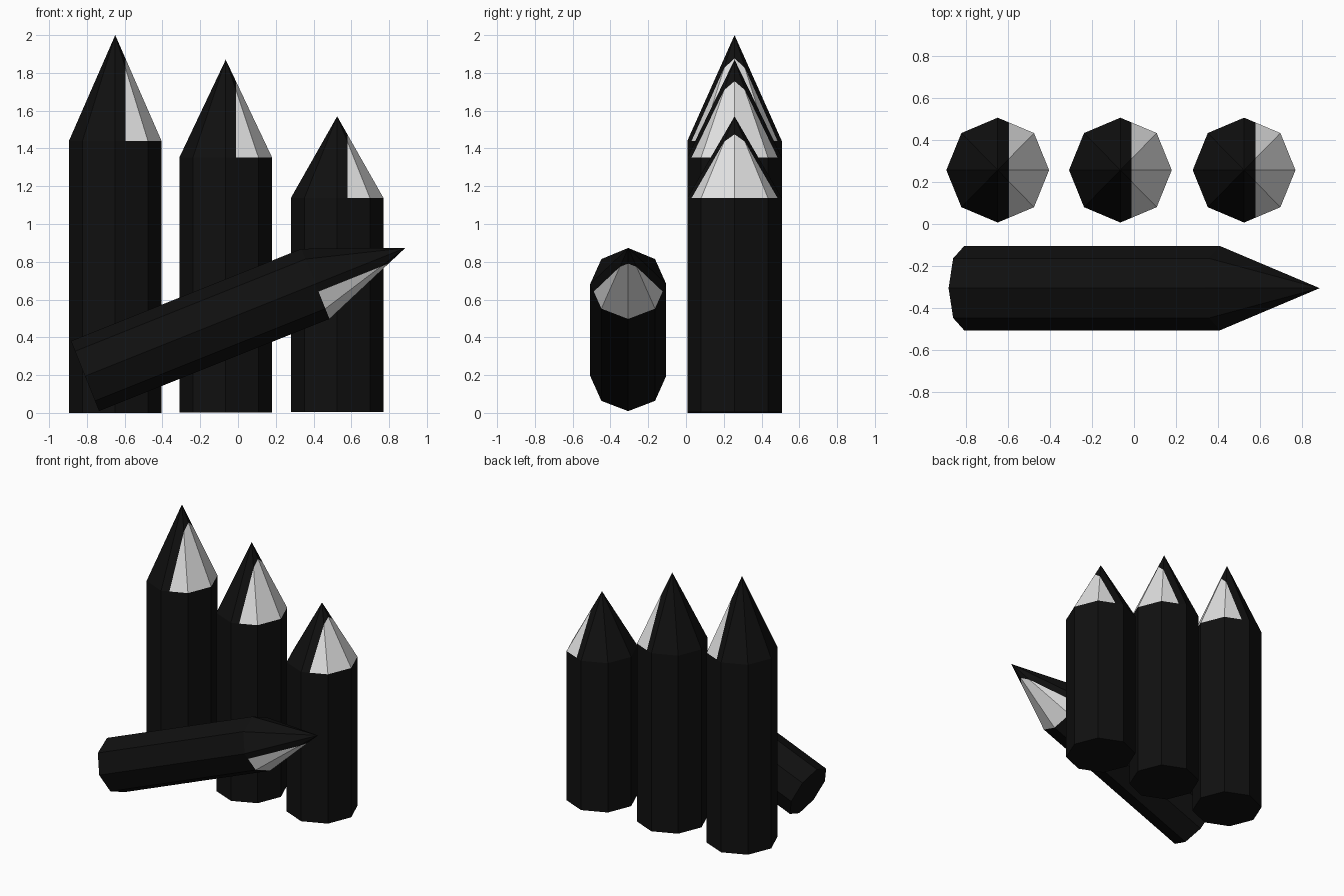
import bpy, bmesh, math
from mathutils import Matrix, Vector

if "Cube" in bpy.data.objects:
    bpy.data.objects.remove(bpy.data.objects["Cube"])


def material(name, v):
    m = bpy.data.materials.new(name)
    m.diffuse_color = (v, v, v, 1)
    m.use_nodes = True
    m.node_tree.nodes["Principled BSDF"].inputs["Base Color"].default_value = m.diffuse_color
    return m


BLACK = material("black", 0.005)
PALE = material("pale_grey", 0.75)
SIDES = 8


def finish(name, bm, matrix):
    bm.transform(matrix)
    bm.normal_update()
    mesh = bpy.data.meshes.new(name)
    bm.to_mesh(mesh)
    bm.free()
    mesh.materials.append(BLACK)
    mesh.materials.append(PALE)
    ob = bpy.data.objects.new(name, mesh)
    bpy.context.collection.objects.link(ob)


def ring(bm, rx, ry, z):
    return [bm.verts.new((rx * math.cos(i * math.tau / SIDES),
                          ry * math.sin(i * math.tau / SIDES), z)) for i in range(SIDES)]


def crayon(name, rx, ry, body, tip, matrix):
    # octagonal body with a closed foot
    bm = bmesh.new()
    low, high = ring(bm, rx, ry, 0), ring(bm, rx, ry, body)
    bm.faces.new(low[::-1])
    for i in range(SIDES):
        j = (i + 1) % SIDES
        bm.faces.new((low[i], low[j], high[j], high[i]))
    finish(name + "_body", bm, matrix)

    # pointed tip, split lengthwise into a black and a pale side
    bm = bmesh.new()
    base = ring(bm, rx, ry, body)
    apex = bm.verts.new((0, 0, body + tip))
    for i in range(SIDES):
        bm.faces.new((base[i], base[(i + 1) % SIDES], apex))
    cut = rx * 0.22
    bmesh.ops.bisect_plane(bm, geom=bm.verts[:] + bm.edges[:] + bm.faces[:],
                           plane_co=(cut, 0, 0), plane_no=(1, 0, 0))
    for f in bm.faces:
        f.material_index = int(f.calc_center_median().x > cut)
    finish(name + "_tip", bm, matrix)


# three standing, tallest to shortest
for name, x, z, body, tip in (("tall", -0.65, 0.0, 1.44, 0.56),
                              ("middle", -0.065, 0.003, 1.35, 0.517),
                              ("short", 0.525, 0.006, 1.132, 0.432)):
    crayon(name, 0.245, 0.25, body, tip, Matrix.Translation((x, 0.257, z)))

# one leaning in front, pale side turned down
lean = Matrix.Translation(Vector((-0.81, -0.306, 0.195))) @ Matrix.Rotation(math.radians(68.2), 4, 'Y')
crayon("leaning", 0.2, 0.201, 1.314, 0.512, lean)
